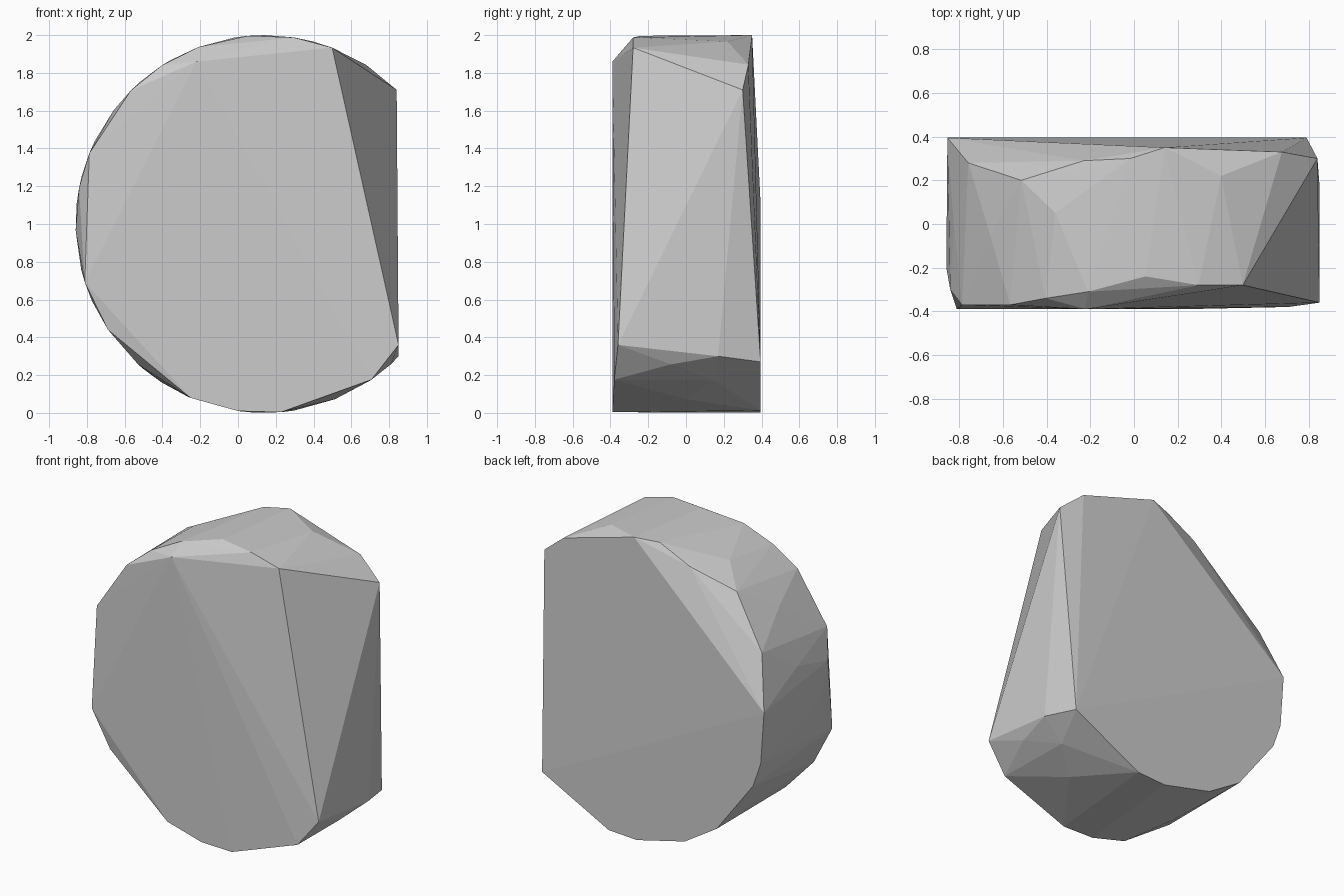
import bpy
import bmesh
from math import cos, sin, radians

if "Cube" in bpy.data.objects:
    bpy.data.objects.remove(bpy.data.objects["Cube"], do_unlink=True)

# Rim corners as (angle in degrees, depth) on a unit circle
CENTRE_X, CENTRE_Z = 0.14, 1.0
front_rim = [(69, -.28), (81, -.28), (95, -.24), (110.5, -.31), (123, -.34),
             (135, -.37), (158, -.37), (169, -.30), (198, -.39), (214, -.37),
             (228, -.30), (247, -.39), (262, -.39), (275, -.39), (304.5, -.38)]
back_rim = [(57.5, .33), (75, .22), (90, .35), (99, .30), (131, .20),
            (154, .28), (174, .395), (194, .395), (204, .395), (230, .395),
            (246, .395), (267, .395), (279, .395)]
middle_rim = [(120, .05), (143, -.05), (165, 0), (182, -.2), (237, -.1),
              (292, 0), (304, .15), (312, -.08)]
# Corners of the cut side and the bevelled faces
cut_corners = [(-.22, -.39, 1.86), (-.23, .29, 1.88), (.84, .30, 1.71),
               (.85, -.36, .36), (.85, .17, .30), (.79, .395, .27)]


def on_rim(angle, depth):
    a = radians(angle)
    return (CENTRE_X + cos(a), depth, CENTRE_Z + sin(a))


# Stone: the convex skin around all corners
bm = bmesh.new()
for rim in (front_rim, middle_rim, back_rim):
    for angle, depth in rim:
        bm.verts.new(on_rim(angle, depth))
for corner in cut_corners:
    bm.verts.new(corner)
hull = bmesh.ops.convex_hull(bm, input=bm.verts[:])
inside = [g for g in hull["geom_interior"] if isinstance(g, bmesh.types.BMVert)]
bmesh.ops.delete(bm, geom=inside, context="VERTS")
bmesh.ops.recalc_face_normals(bm, faces=bm.faces[:])
mesh = bpy.data.meshes.new("faceted_stone")
bm.to_mesh(mesh)
bm.free()
stone = bpy.data.objects.new("faceted_stone", mesh)
bpy.context.collection.objects.link(stone)

# Plain grey
grey = bpy.data.materials.new("plain_grey")
grey.use_nodes = True
colour = (0.6, 0.6, 0.6, 1)
grey.diffuse_color = colour
grey.node_tree.nodes["Principled BSDF"].inputs["Base Color"].default_value = colour
mesh.materials.append(grey)
